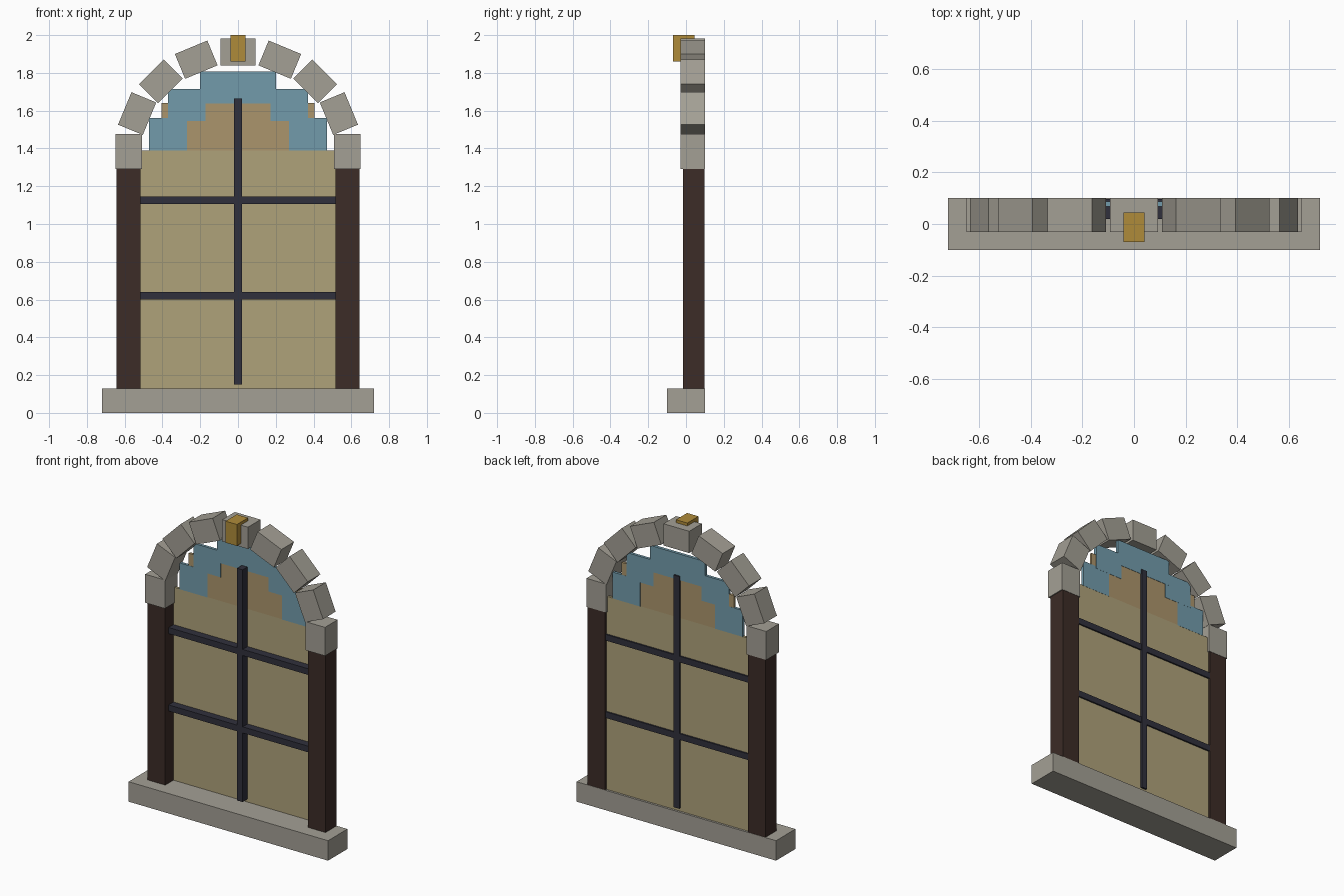
import bpy
from math import sin, cos, pi

if "Cube" in bpy.data.objects:
    bpy.data.objects.remove(bpy.data.objects["Cube"])


def material(name, rgb):
    m = bpy.data.materials.new(name)
    m.diffuse_color = (*rgb, 1)
    m.use_nodes = True
    m.node_tree.nodes["Principled BSDF"].inputs["Base Color"].default_value = m.diffuse_color
    return m


STONE = material("stone", (0.37, 0.35, 0.30))
WOOD = material("dark_wood", (0.045, 0.025, 0.02))
IRON = material("iron", (0.03, 0.03, 0.045))
GOLD = material("gold", (0.43, 0.26, 0.042))
AMBER = material("amber_glass", (0.43, 0.36, 0.195))
HONEY = material("honey_glass", (0.41, 0.30, 0.15))
BLUE = material("blue_glass", (0.17, 0.33, 0.41))


def box(name, mat, x, y, z, tilt=0):
    """Box from (min, max) ranges, turned about y through its centre."""
    ranges = (x, y, z)
    bpy.ops.mesh.primitive_cube_add(size=1, location=[(a + b) / 2 for a, b in ranges])
    o = bpy.context.object
    o.name = name
    o.scale = [b - a for a, b in ranges]
    bpy.ops.object.transform_apply(location=False, rotation=False, scale=True)
    o.rotation_euler.y = tilt
    o.data.materials.append(mat)
    return o


def pair(name, mat, x, y, z):
    box(name + "_right", mat, x, y, z)
    box(name + "_left", mat, (-x[1], -x[0]), y, z)


# Sill and side jambs
box("sill", STONE, (-0.72, 0.72), (-0.10, 0.10), (0, 0.13))
pair("jamb", WOOD, (0.515, 0.642), (-0.015, 0.098), (0.13, 1.30))

# Arch of nine separate stones on a slightly flattened half circle
for i in range(9):
    a = pi * i / 8
    cx, cz = 0.578 * cos(a), 1.383 + 0.527 * sin(a)
    box(f"arch_stone_{i + 1}", STONE, (cx - 0.071, cx + 0.071), (-0.03, 0.10),
        (cz - 0.093, cz + 0.093), -a)

# Gilded keystone
box("keystone", GOLD, (-0.041, 0.041), (-0.07, 0.045), (1.86, 2.0))

# Window bars
box("upright_bar", IRON, (-0.02, 0.02), (0.018, 0.098), (0.15, 1.665))
for i, z in enumerate((0.62, 1.125)):
    box(f"cross_bar_{i + 1}", IRON, (-0.515, 0.515), (0.02, 0.096), (z - 0.02, z + 0.02))

# Main pane and the stepped panes under the arch
box("main_pane", AMBER, (-0.515, 0.515), (0.07, 0.086), (0.13, 1.39))
box("arch_pane", HONEY, (-0.405, 0.405), (0.07, 0.086), (1.39, 1.64))
GLASS_Y = (0.069, 0.087)
pair("blue_pane_low", BLUE, (0.27, 0.47), GLASS_Y, (1.388, 1.56))
pair("blue_pane_mid", BLUE, (0.173, 0.37), (0.0685, 0.0875), (1.545, 1.715))
box("blue_pane_top", BLUE, (-0.20, 0.20), (0.068, 0.088), (1.637, 1.807))
